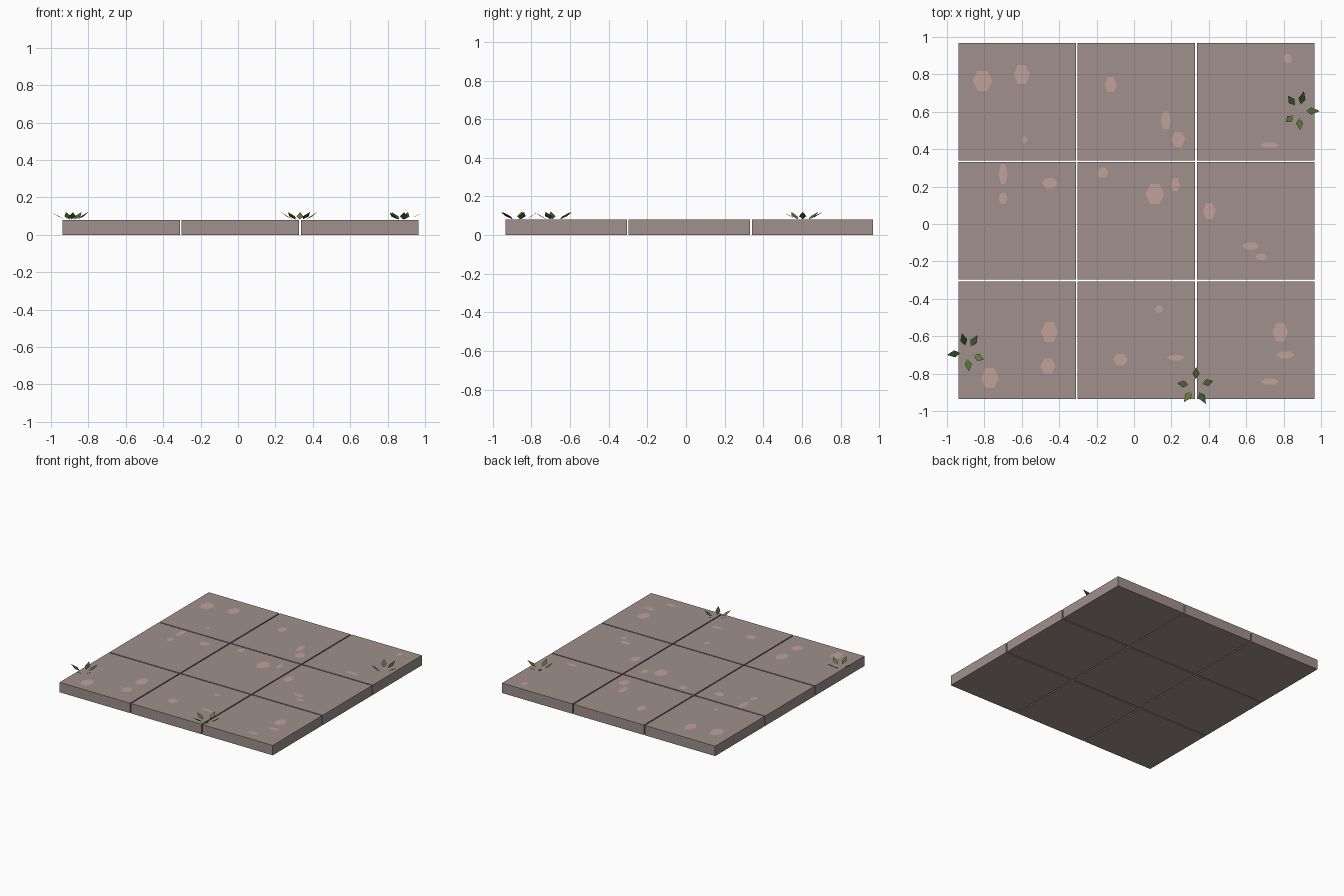
import bpy
import bmesh
from math import cos, sin, pi, radians


def material(name, rgb):
    m = bpy.data.materials.new(name)
    m.diffuse_color = (*rgb, 1)
    return m


STONE = material("stone", (0.35, 0.28, 0.265))
SPECK = material("speck", (0.53, 0.36, 0.32))
GREENS = [material("leaf_dark", (0.035, 0.085, 0.025)),
          material("leaf_mid", (0.08, 0.15, 0.035)),
          material("leaf_olive", (0.14, 0.21, 0.045))]

TILE, PITCH, TOP = 0.628, 0.6375, 0.08
CX, CY = 0.013, 0.017


def make_object(name, bm, mats):
    mesh = bpy.data.meshes.new(name)
    bm.to_mesh(mesh)
    bm.free()
    for m in mats:
        mesh.materials.append(m)
    ob = bpy.data.objects.new(name, mesh)
    bpy.context.collection.objects.link(ob)
    return ob


# Nine paving slabs with open joints
for i in range(3):
    for j in range(3):
        bm = bmesh.new()
        bmesh.ops.create_cube(bm, size=1)
        bmesh.ops.scale(bm, vec=(TILE, TILE, TOP), verts=bm.verts)
        bmesh.ops.translate(bm, verts=bm.verts, vec=(
            CX + (i - 1) * PITCH, CY + (j - 1) * PITCH, TOP / 2))
        make_object(f"slab_{i}_{j}", bm, [STONE])

# Flat hexagonal specks: centre x, centre y, half width, half depth
SPECKS = [
    (-.81, .765, .053, .053), (-.60, .80, .043, .051), (-.585, .45, .015, .017),
    (-.125, .745, .032, .040), (.17, .555, .027, .046), (.237, .453, .037, .040),
    (.822, .885, .024, .024), (.725, .422, .050, .014),
    (-.70, .267, .024, .053), (-.70, .136, .024, .029), (-.45, .218, .042, .027),
    (-.167, .275, .030, .027), (.112, .16, .050, .053), (.222, .211, .024, .035),
    (.403, .07, .034, .043), (.623, -.118, .044, .019), (.681, -.177, .032, .016),
    (-.452, -.578, .045, .053), (-.46, -.76, .042, .040), (-.77, -.824, .047, .053),
    (.133, -.455, .023, .018), (-.073, -.725, .040, .031), (.223, -.715, .050, .014),
    (.782, -.578, .042, .049), (.81, -.70, .050, .018), (.727, -.843, .050, .016)]
bm = bmesh.new()
for x, y, w, d in SPECKS:
    bm.faces.new([bm.verts.new((x + w * cos(k * pi / 3),
                                y + d * sin(k * pi / 3) / 0.866, TOP + 0.002))
                  for k in range(6)])
make_object("specks", bm, [SPECK])


# Weed tufts: five tilted diamond leaves; each is (angle, reach, shade)
def tuft(name, x, y, leaves):
    bm = bmesh.new()
    for angle, reach, shade in leaves:
        a = radians(angle)
        pts = [(0.036, 0, 0.082), (0.066, -0.019, 0.098),
               (reach, 0, 0.121), (0.066, 0.019, 0.098)]
        f = bm.faces.new([bm.verts.new((x + r * cos(a) - s * sin(a),
                                        y + r * sin(a) + s * cos(a), z))
                          for r, s, z in pts])
        f.material_index = shade
    make_object(name, bm, GREENS)


tuft("weed_right", 0.882, 0.604, [(0, .112, 1), (76, .11, 0), (126, .10, 1),
                                  (220, .092, 2), (273, .102, 1)])
tuft("weed_left", -0.893, -0.685, [(58, .107, 1), (105, .105, 0), (188, .108, 0),
                                   (276, .102, 1), (335, .10, 2)])
tuft("weed_front", 0.329, -0.866, [(16, .098, 1), (88, .101, 2), (171, .10, 2),
                                   (234, .106, 2), (300, .111, 0)])
